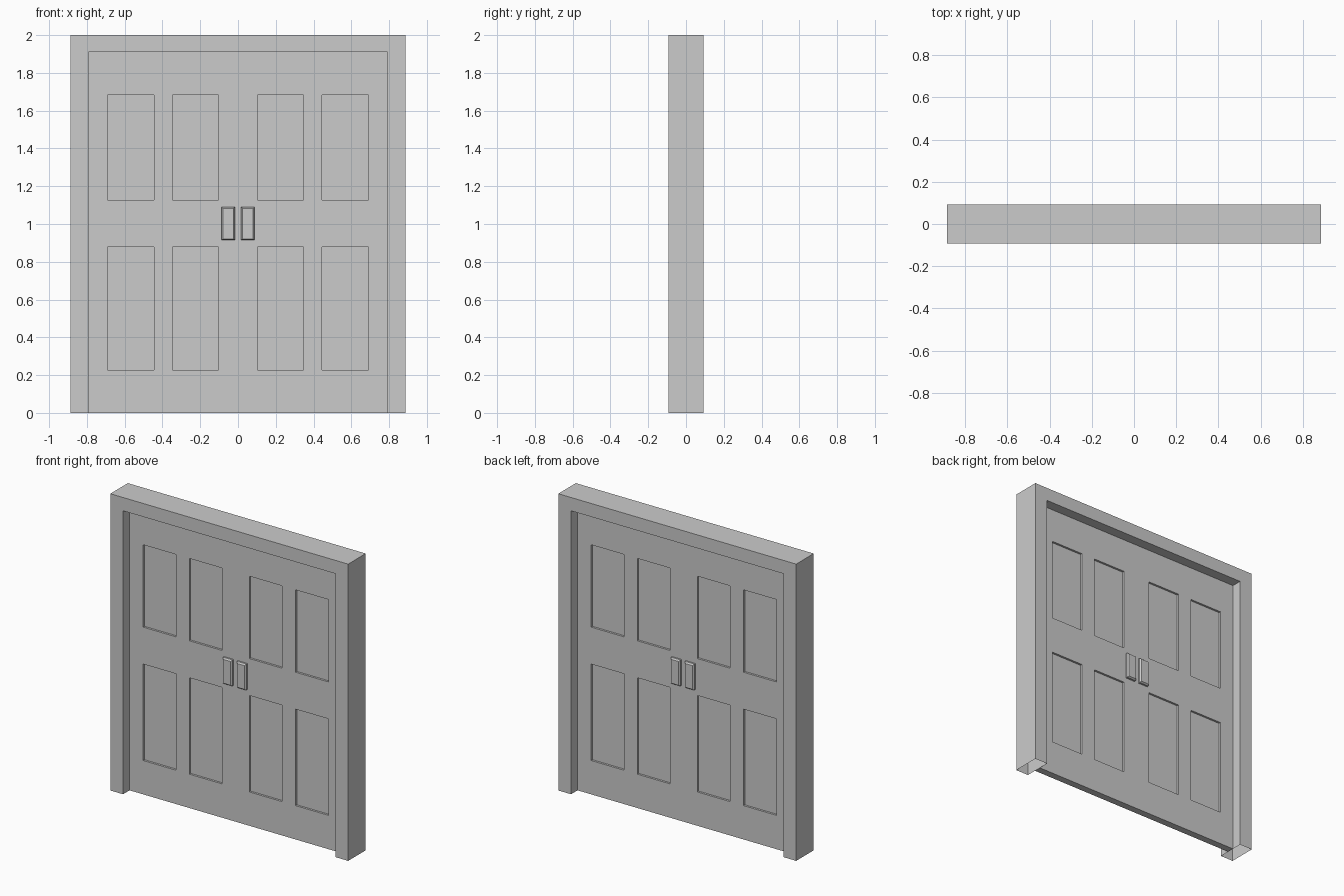
import bpy, bmesh
from mathutils import Vector

if "Cube" in bpy.data.objects:
    bpy.data.objects.remove(bpy.data.objects["Cube"])

W, H, D = 0.887, 2.0, 0.0935        # frame half width, height, half depth
IW, IH = 0.792, 1.91                # opening half width and height
DOOR_Y, RECESS = 0.024, 0.014       # door half thickness, panel recess


def make_object(name, bm):
    mesh = bpy.data.meshes.new(name)
    bm.to_mesh(mesh)
    bm.free()
    obj = bpy.data.objects.new(name, mesh)
    bpy.context.collection.objects.link(obj)
    return obj


def add_mirror(obj):
    mod = obj.modifiers.new("mirror", 'MIRROR')
    mod.use_axis = (True, True, False)
    mod.use_clip = True
    mod.merge_threshold = 0.0005


def shift(geom, vec, bm):
    verts = [g for g in geom if isinstance(g, bmesh.types.BMVert)]
    bmesh.ops.translate(bm, verts=verts, vec=Vector(vec))


# Door frame: U profile extruded through the wall, hollow at the post feet
bm = bmesh.new()
profile = [(-W, 0), (-W, H), (W, H), (W, 0), (IW, 0), (IW, IH), (-IW, IH), (-IW, 0)]
face = bm.faces.new([bm.verts.new((x, -D, z)) for x, z in profile])
ext = bmesh.ops.extrude_face_region(bm, geom=[face], use_keep_orig=True)
shift(ext["geom"], (0, 2 * D, 0), bm)
bmesh.ops.recalc_face_normals(bm, faces=bm.faces)
feet = [f for f in bm.faces if all(v.co.z < 1e-5 for v in f.verts)]
bmesh.ops.delete(bm, geom=feet, context='FACES_ONLY')
make_object("door_frame", bm)

# Double door: one quarter skin with sunken panels, mirrored to both leaves and sides
bm = bmesh.new()
xs = [0, 0.102, 0.346, 0.446, 0.69, IW]
zs = [0, 0.228, 0.878, 1.127, 1.682, IH]
grid = [[bm.verts.new((x, -DOOR_Y, z)) for x in xs] for z in zs]
panels = []
for j in range(len(zs) - 1):
    for i in range(len(xs) - 1):
        f = bm.faces.new((grid[j][i], grid[j][i + 1], grid[j + 1][i + 1], grid[j + 1][i]))
        if i % 2 and j % 2:
            panels.append(f)
ext = bmesh.ops.extrude_discrete_faces(bm, faces=panels)
for f in ext["faces"]:
    shift(list(f.verts), (0, RECESS, 0), bm)
bottom = [e for e in bm.edges if all(v.co.z < 1e-5 for v in e.verts)]
ext = bmesh.ops.extrude_edge_only(bm, edges=bottom)
shift(ext["geom"], (0, DOOR_Y, 0), bm)
bmesh.ops.recalc_face_normals(bm, faces=bm.faces)
if sum(f.normal.y * f.calc_area() for f in bm.faces) > 0:
    bmesh.ops.reverse_faces(bm, faces=bm.faces)
add_mirror(make_object("double_door", bm))

# Handle plates: small blocks with chamfered fronts, one per leaf and side
x0, x1, z0, z1 = 0.016, 0.0875, 0.914, 1.09
bm = bmesh.new()
face = bm.faces.new([bm.verts.new((x, -DOOR_Y, z))
                     for x, z in ((x0, z0), (x1, z0), (x1, z1), (x0, z1))])
front = bmesh.ops.extrude_discrete_faces(bm, faces=[face])["faces"][0]
shift(list(front.verts), (0, -0.012, 0), bm)
bmesh.ops.inset_region(bm, faces=[front], thickness=0.011, depth=0)
shift(list(front.verts), (0, -0.01, 0), bm)
bmesh.ops.recalc_face_normals(bm, faces=bm.faces)
if front.normal.y > 0:
    bmesh.ops.reverse_faces(bm, faces=bm.faces)
add_mirror(make_object("handles", bm))
